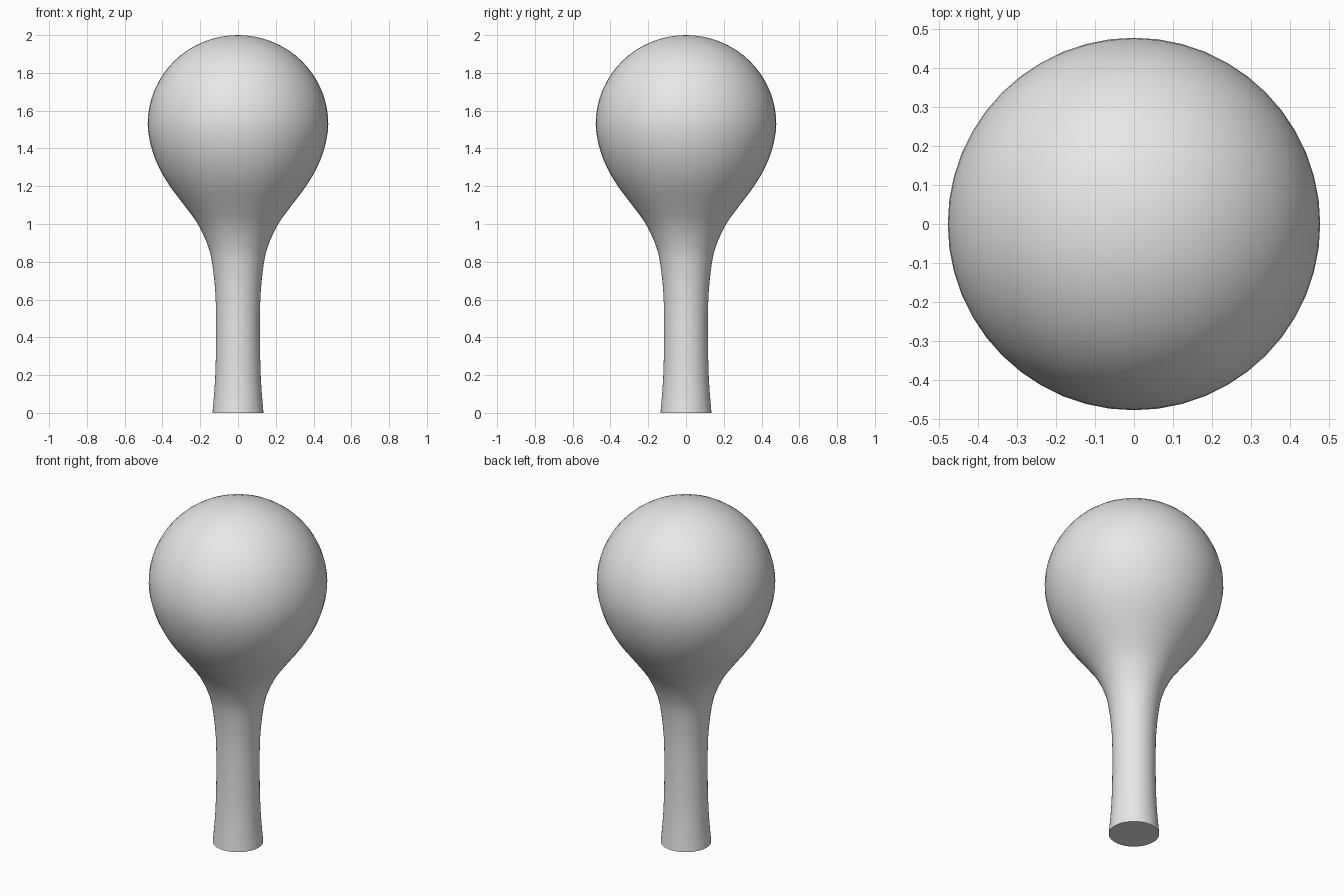
import bpy
import bmesh
import math
from mathutils import Vector
from mathutils.geometry import interpolate_bezier

cube = bpy.data.objects.get("Cube")
if cube:
    bpy.data.objects.remove(cube, do_unlink=True)

grey = bpy.data.materials.new("light grey")
grey.use_nodes = True
colour = (0.8, 0.8, 0.8, 1)
grey.diffuse_color = colour
grey.node_tree.nodes["Principled BSDF"].inputs["Base Color"].default_value = colour

SEGMENTS = 48
BALL_R, BALL_Z, TOP_Z = 0.478, 1.53, 2.0

# Stem and flare outline as (radius, height), from the foot to the widest ring
outline = [(0.135, 0), (0.121, 0.18), (0.116, 0.4), (0.119, 0.62),
           (0.138, 0.8), (0.165, 0.9), (0.213, 1.0), (0.285, 1.1),
           (0.36, 1.2), (0.419, 1.3), (0.46, 1.41), (BALL_R, BALL_Z)]
pts = [Vector((r, 0, z)) for r, z in outline]


def smooth_path(points, steps):
    """Curve through all the points, with averaged tangents."""
    last = len(points) - 1
    tangents = [(points[min(i + 1, last)] - points[max(i - 1, 0)]) / 6
                for i in range(last + 1)]
    tangents[last] = Vector((0, 0, 0.04))
    path = []
    for i in range(last):
        a, b = points[i], points[i + 1]
        path += interpolate_bezier(a, a + tangents[i], b - tangents[i + 1], b, steps + 1)[:-1]
    return path + [points[last]]


# Rounded top, then closed at the pole and across the foot
profile = smooth_path(pts, 3)
for i in range(1, 17):
    a = math.pi / 2 * i / 16
    profile.append(Vector((BALL_R * math.cos(a), 0, BALL_Z + (TOP_Z - BALL_Z) * math.sin(a))))
profile[-1].x = 0
profile.insert(0, Vector((0, 0, 0)))

# Turn the profile around the vertical axis
bm = bmesh.new()
verts = [bm.verts.new(p) for p in profile]
edges = [bm.edges.new(pair) for pair in zip(verts, verts[1:])]
bmesh.ops.spin(bm, geom=verts + edges, cent=(0, 0, 0), axis=(0, 0, 1),
               angle=math.tau, steps=SEGMENTS, use_merge=True)
bmesh.ops.remove_doubles(bm, verts=bm.verts, dist=0.0005)
bmesh.ops.recalc_face_normals(bm, faces=bm.faces)
mesh = bpy.data.meshes.new("round_headed_knob")
bm.to_mesh(mesh)
bm.free()
mesh.materials.append(grey)

knob = bpy.data.objects.new("round_headed_knob", mesh)
bpy.context.collection.objects.link(knob)
bpy.context.view_layer.objects.active = knob
knob.select_set(True)
bpy.ops.object.shade_smooth_by_angle(angle=math.radians(40))
